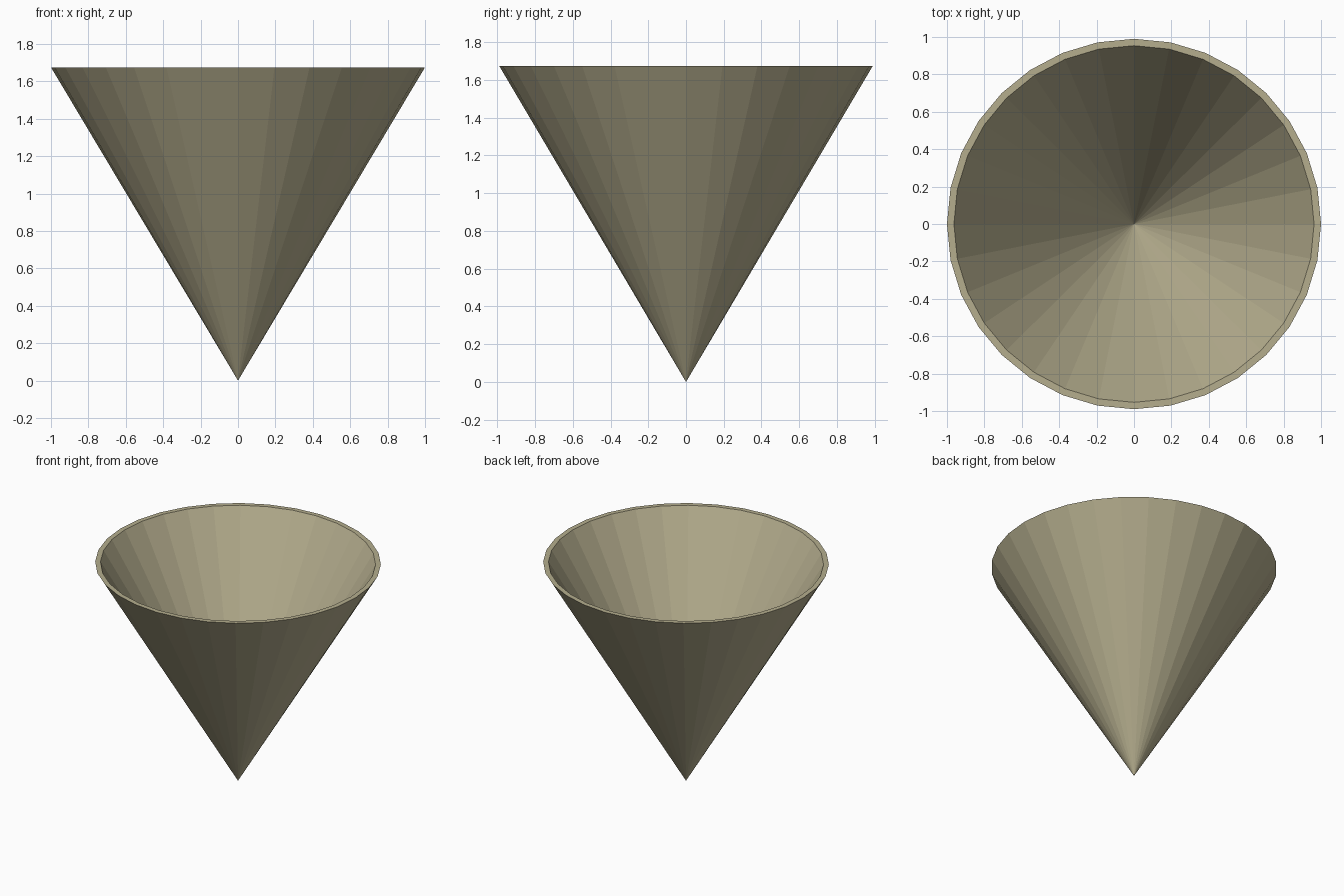
import bpy, bmesh
from math import cos, sin, pi

if "Cube" in bpy.data.objects:
    bpy.data.objects.remove(bpy.data.objects["Cube"])

SIDES = 32
RX, RY, HEIGHT = 1.0, 0.99, 1.675
WALL = 0.963      # inner rim as a fraction of the outer rim
INNER_TIP = 0.06  # height of the hollow's point

bm = bmesh.new()


def ring(scale, z):
    return [bm.verts.new((RX * scale * cos(2 * pi * i / SIDES),
                          RY * scale * sin(2 * pi * i / SIDES), z))
            for i in range(SIDES)]


outer, inner = ring(1, HEIGHT), ring(WALL, HEIGHT)
tip = bm.verts.new((0, 0, 0))
inner_tip = bm.verts.new((0, 0, INNER_TIP))

# Outer wall, inner wall and flat rim
for i in range(SIDES):
    j = (i + 1) % SIDES
    bm.faces.new((tip, outer[j], outer[i]))
    bm.faces.new((inner_tip, inner[i], inner[j]))
    bm.faces.new((outer[i], outer[j], inner[j], inner[i]))
bmesh.ops.recalc_face_normals(bm, faces=bm.faces[:])

mesh = bpy.data.meshes.new("hollow_cone")
bm.to_mesh(mesh)
bm.free()
cone = bpy.data.objects.new("hollow_cone", mesh)
bpy.context.collection.objects.link(cone)

# Khaki colour
mat = bpy.data.materials.new("khaki")
mat.diffuse_color = (0.46, 0.42, 0.27, 1)
mat.use_nodes = True
mat.node_tree.nodes["Principled BSDF"].inputs["Base Color"].default_value = mat.diffuse_color
mesh.materials.append(mat)
